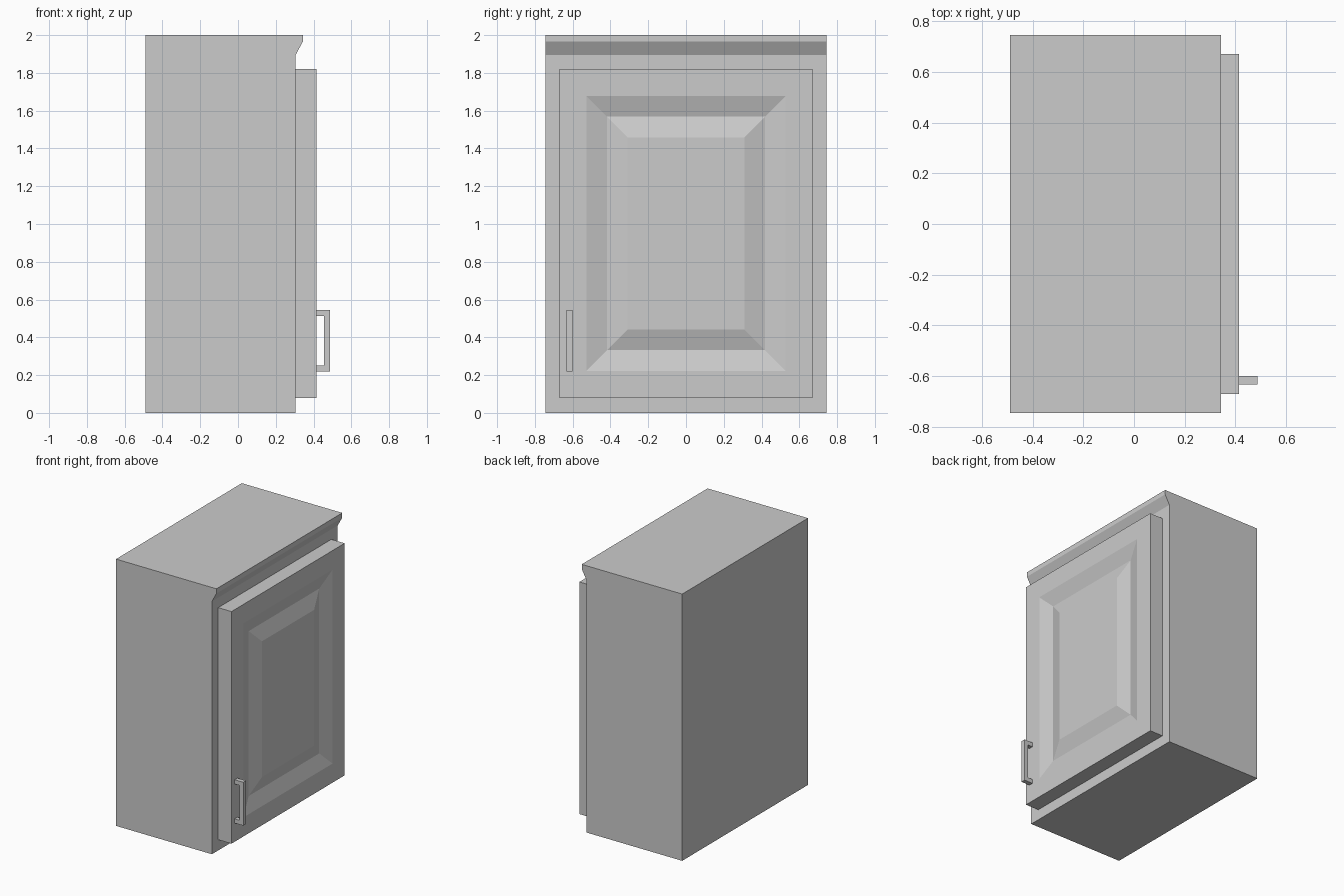
import bpy, bmesh

if "Cube" in bpy.data.objects:
    bpy.data.objects.remove(bpy.data.objects["Cube"])


def extrude_profile(name, profile, y0, y1):
    """Extrude an (x, z) outline along y."""
    bm = bmesh.new()
    face = bm.faces.new([bm.verts.new((x, y0, z)) for x, z in profile])
    result = bmesh.ops.extrude_face_region(bm, geom=[face])
    moved = [v for v in result["geom"] if isinstance(v, bmesh.types.BMVert)]
    bmesh.ops.translate(bm, verts=moved, vec=(0, y1 - y0, 0))
    return finish(name, bm)


def finish(name, bm):
    bmesh.ops.recalc_face_normals(bm, faces=bm.faces)
    mesh = bpy.data.meshes.new(name)
    bm.to_mesh(mesh)
    bm.free()
    obj = bpy.data.objects.new(name, mesh)
    bpy.context.collection.objects.link(obj)
    return obj


# Cabinet body with the crown moulding as part of its side profile
extrude_profile("cabinet_body",
                [(-0.49, 0), (0.305, 0), (0.305, 1.895), (0.343, 1.965),
                 (0.343, 2.0), (-0.49, 2.0)], -0.745, 0.745)

# Door slab with a bevelled groove around a raised centre panel
bm = bmesh.new()
bmesh.ops.create_cube(bm, size=1)
bmesh.ops.scale(bm, vec=(0.11, 1.34, 1.74), verts=bm.verts)
bmesh.ops.translate(bm, vec=(0.36, 0, 0.95), verts=bm.verts)
front = max(bm.faces, key=lambda f: f.calc_center_median().x)
for width, depth in ((0.143, 0), (0.109, -0.034), (0.109, 0.034)):
    bmesh.ops.inset_region(bm, faces=[front], thickness=width, depth=depth,
                           use_even_offset=True)
finish("door", bm)

# Bar handle: square-section bracket
extrude_profile("handle",
                [(0.415, 0.22), (0.487, 0.22), (0.487, 0.545), (0.415, 0.545),
                 (0.415, 0.513), (0.455, 0.513), (0.455, 0.252), (0.415, 0.252)],
                -0.633, -0.6)
